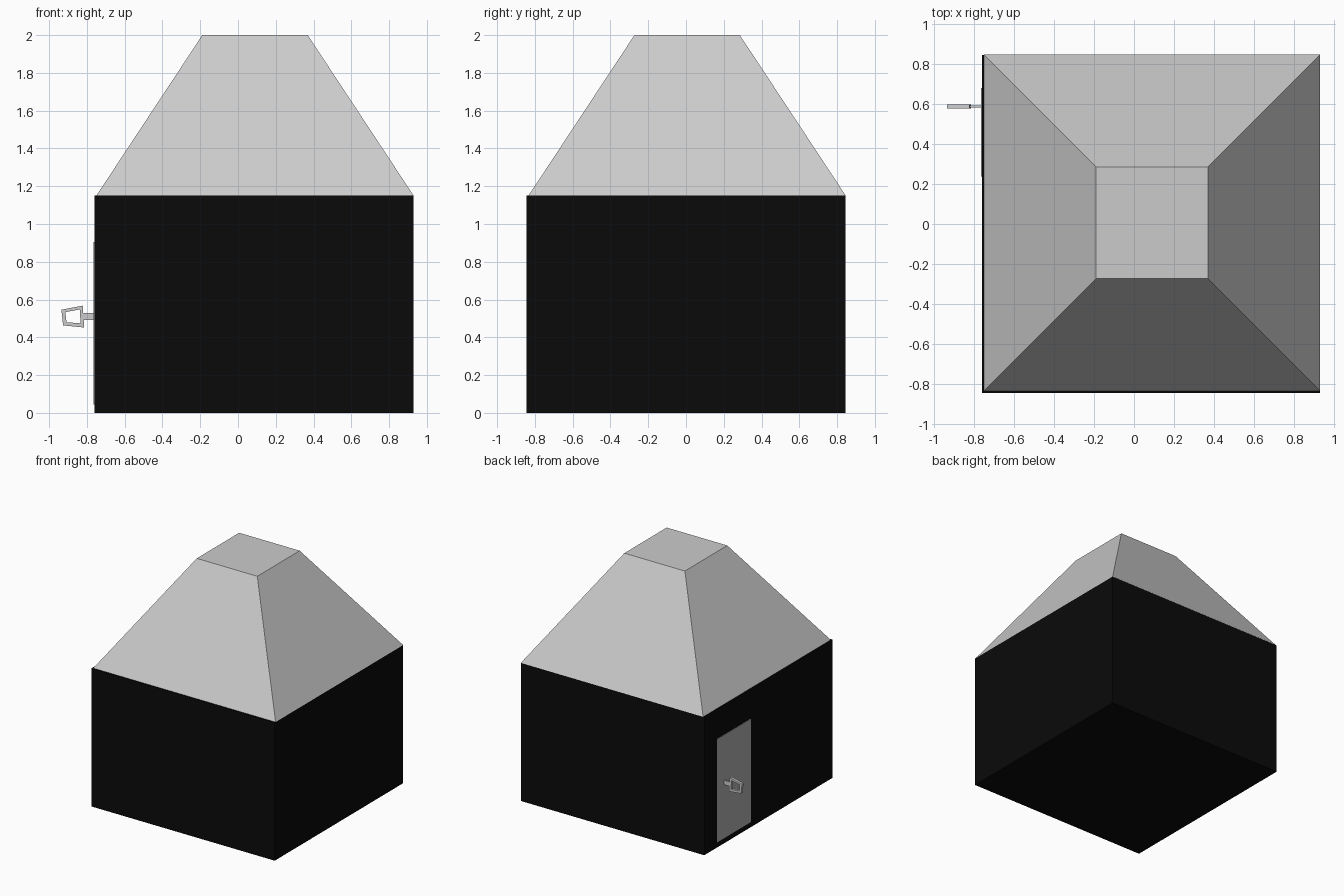
import bpy, bmesh, math

if "Cube" in bpy.data.objects:
    bpy.data.objects.remove(bpy.data.objects["Cube"])


def colour(obj, name, rgba):
    mat = bpy.data.materials.new(name)
    mat.diffuse_color = rgba
    mat.use_nodes = True
    mat.node_tree.nodes["Principled BSDF"].inputs["Base Color"].default_value = mat.diffuse_color
    obj.data.materials.append(mat)


def box(name, lo, hi):
    """Box between two opposite corners."""
    bpy.ops.mesh.primitive_cube_add(
        size=1, location=[(a + b) / 2 for a, b in zip(lo, hi)])
    obj = bpy.context.object
    obj.name = name
    obj.scale = [b - a for a, b in zip(lo, hi)]
    bpy.ops.object.transform_apply(location=False, rotation=False, scale=True)
    return obj


def frame(name, outer, inner, y0, y1):
    """Closed loop-shaped bar: two x-z outlines joined and given depth in y."""
    bm = bmesh.new()
    rings = [[bm.verts.new((x, y, z)) for x, z in outline]
             for outline, y in ((outer, y0), (inner, y0), (inner, y1), (outer, y1))]
    n = len(outer)
    for r in range(4):
        a, b = rings[r], rings[(r + 1) % 4]
        for i in range(n):
            j = (i + 1) % n
            bm.faces.new((a[i], a[j], b[j], b[i]))
    bmesh.ops.recalc_face_normals(bm, faces=bm.faces)
    mesh = bpy.data.meshes.new(name)
    bm.to_mesh(mesh)
    bm.free()
    obj = bpy.data.objects.new(name, mesh)
    bpy.context.collection.objects.link(obj)
    return obj


# Dark square walls
walls = box("walls", (-0.76, -0.845, 0), (0.93, 0.845, 1.15))
colour(walls, "black_paint", (0.003, 0.003, 0.003, 1))

# Truncated pyramid roof, very slightly off-centre on the walls
bpy.ops.mesh.primitive_cone_add(
    vertices=4, radius1=0.84 * math.sqrt(2), radius2=0.279 * math.sqrt(2),
    depth=0.85, location=(0.09, 0.006, 1.575), rotation=(0, 0, math.pi / 4))
bpy.context.object.name = "roof"

# Door panel on the left wall
door = box("door", (-0.764, 0.237, 0.045), (-0.755, 0.68, 0.905))
colour(door, "door_grey", (0.42, 0.42, 0.42, 1))

# Handle: flat stem and tapered loop grip
box("handle_stem", (-0.82, 0.582, 0.493), (-0.76, 0.593, 0.53))
frame("handle_grip",
      [(-0.935, 0.546), (-0.822, 0.568), (-0.814, 0.452), (-0.926, 0.463)],
      [(-0.914, 0.533), (-0.838, 0.548), (-0.833, 0.474), (-0.908, 0.480)],
      0.577, 0.598)
